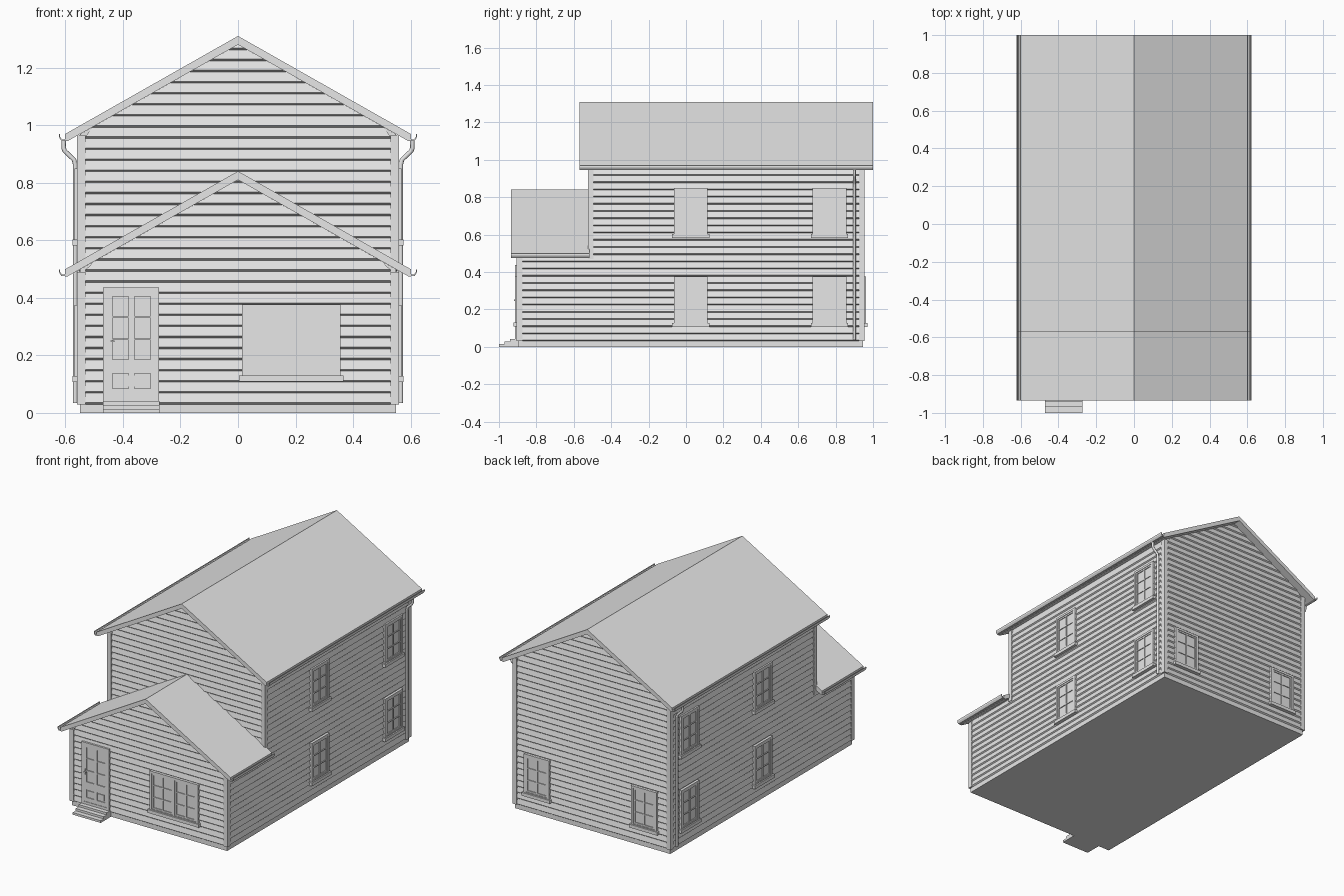
import bpy, bmesh
from mathutils import Vector

if "Cube" in bpy.data.objects:
    bpy.data.objects.remove(bpy.data.objects["Cube"])

grey = bpy.data.materials.new("light_grey")
grey.use_nodes = True
grey.diffuse_color = (0.8, 0.8, 0.8, 1)
grey.node_tree.nodes["Principled BSDF"].inputs["Base Color"].default_value = (0.8, 0.8, 0.8, 1)

SLOPE, THICK = 0.567, 0.03
WALL = 0.55
FRONT, MID, BACK = -0.895, -0.515, 0.945
MAIN_RIDGE, LOW_RIDGE = 1.31, 0.84
BASE, COURSE = 0.03, 0.0385


def make(name, solids):
    """One object from solids, each given as two matching end rings."""
    bm = bmesh.new()
    for ring_a, ring_b in solids:
        a = [bm.verts.new(p) for p in ring_a]
        b = [bm.verts.new(p) for p in ring_b]
        bm.faces.new(a)
        bm.faces.new(b)
        for i in range(len(a)):
            j = (i + 1) % len(a)
            bm.faces.new((a[i], a[j], b[j], b[i]))
    bmesh.ops.recalc_face_normals(bm, faces=bm.faces)
    mesh = bpy.data.meshes.new(name)
    bm.to_mesh(mesh)
    bm.free()
    mesh.materials.append(grey)
    ob = bpy.data.objects.new(name, mesh)
    bpy.context.collection.objects.link(ob)
    return ob


def along_y(profile, y0, y1):
    return [[(x, y, z) for x, z in profile] for y in (y0, y1)]


# Wall frames map (u along the wall, n outward, z up) to the model
def wall(axis, offset):
    sign = 1 if offset > 0 else -1
    if axis == "x":
        return lambda u, n, z: Vector((offset + sign * n, u, z))
    return lambda u, n, z: Vector((u, offset + sign * n, z))


def slab(at, u0, u1, z0, z1, n0, n1):
    return [[at(u, n, z) for n, z in ((n0, z0), (n1, z0), (n1, z1), (n0, z1))]
            for u in (u0, u1)]


def lattice(at, u_bars, z_bars, depth):
    """Upright and level bars filling the rectangle they span."""
    u0, u1 = u_bars[0][0], u_bars[-1][1]
    z0, z1 = z_bars[0][0], z_bars[-1][1]
    solids = [slab(at, a, b, z0, z1, 0, depth) for a, b in u_bars]
    for a, b in z_bars:
        for left, right in zip(u_bars, u_bars[1:]):
            solids.append(slab(at, left[1], right[0], a, b, 0, depth))
    return solids


def siding(name, at, z0, z1, span):
    """Overlapping boards; span(z) gives both ends of the wall at a height."""
    boards, k = [], 0
    while BASE + k * COURSE < z1 - 0.005:
        lo, hi = BASE + k * COURSE, min(BASE + (k + 1) * COURSE, z1)
        k += 1
        if lo < z0 - 0.001:
            continue
        profile = ((0, lo), (0.009, lo + 0.006), (0.002, hi), (0, hi))
        boards.append([[at(span(z)[e], n, z) for n, z in profile] for e in (0, 1)])
    make(name, boards)


def gable_span(ridge):
    def span(z):
        w = max(0.002, min(0.53, (ridge - THICK - z) / SLOPE))
        return (-w, w)
    return span


front = wall("y", FRONT)
upper_front = wall("y", MID)
back = wall("y", BACK)
sides = {"left": wall("x", WALL), "right": wall("x", -WALL)}


# Wall cores
def core(name, ridge, y0, y1):
    eave = ridge - THICK - SLOPE * WALL
    make(name, [along_y([(-WALL, 0), (WALL, 0), (WALL, eave), (0, ridge - THICK),
                         (-WALL, eave)], y0, y1)])


core("main_walls", MAIN_RIDGE, MID, BACK)
core("front_room_walls", LOW_RIDGE, FRONT, MID)

# Siding
siding("front_siding", front, BASE, LOW_RIDGE - THICK, gable_span(LOW_RIDGE))
siding("upper_front_siding", upper_front, 0.45, MAIN_RIDGE - THICK, gable_span(MAIN_RIDGE))
siding("back_siding", back, BASE, MAIN_RIDGE - THICK, gable_span(MAIN_RIDGE))
for side, at in sides.items():
    siding(side + "_siding", at, BASE, 0.955,
           lambda z: (-0.875 if z < 0.493 else -0.495, 0.925))

# Corner boards
for side, s in (("left", 1), ("right", -1)):
    for name, y, z0, z1 in (("front", -0.905, BASE, 0.49),
                            ("middle", -0.525, 0.47, 0.965),
                            ("back", 0.925, BASE, 0.965)):
        post = [(s * x, z) for x, z in ((0.53, z0), (0.56, z0), (0.56, z1), (0.53, z1))]
        make(f"{side}_{name}_corner_board", [along_y(post, y, y + 0.03)])


# Roofs with open gutters
def roof(name, ridge, y0, y1):
    edge = 0.602
    low = ridge - SLOPE * edge
    make(name + "_roof", [along_y(
        [(-edge, low), (0, ridge), (edge, low), (edge, low - THICK + 0.006),
         (edge - 0.01, low - THICK + 0.006), (0, ridge - THICK),
         (-edge + 0.01, low - THICK + 0.006), (-edge, low - THICK + 0.006)], y0, y1)])
    trough = ((0, 0), (0, -0.019), (0.006, -0.023), (0.017, -0.023), (0.025, -0.011),
              (0.025, 0), (0.021, 0), (0.021, -0.009), (0.015, -0.018),
              (0.007, -0.018), (0.004, -0.015), (0.004, 0))
    for side, s in (("left", 1), ("right", -1)):
        make(f"{name}_{side}_gutter", [along_y(
            [(s * (edge - 0.005 + x), low + z) for x, z in trough], y0, y1)])


roof("main", MAIN_RIDGE, -0.57, 1.0)
roof("front_room", LOW_RIDGE, -0.935, MID)

# Downspouts
for side, s in (("left", 1), ("right", -1)):
    curve = bpy.data.curves.new(side + "_downspout", "CURVE")
    curve.dimensions = "3D"
    curve.bevel_depth = 0.008
    curve.bevel_resolution = 2
    curve.use_fill_caps = True
    path = [(0.566, 0.035), (0.566, 0.865), (0.57, 0.88), (0.602, 0.91),
            (0.606, 0.92), (0.606, 0.95)]
    line = curve.splines.new("POLY")
    line.points.add(len(path) - 1)
    for point, (x, z) in zip(line.points, path):
        point.co = (s * x, 0.9, z, 1)
    curve.materials.append(grey)
    bpy.context.collection.objects.link(bpy.data.objects.new(curve.name, curve))


# Windows: trim, sill, sashes with six panes each
def window(name, at, centre, z0, sashes=1):
    z1, pitch, half = z0 + 0.255, 0.163, 0.081
    middles = [centre + (i - (sashes - 1) / 2) * pitch for i in range(sashes)]
    u0, u1 = middles[0] - half, middles[-1] + half
    trim = [(u0 - 0.009, u0 + 0.006)]
    trim += [(m + half - 0.005, m + half + 0.006) for m in middles[:-1]]
    trim += [(u1 - 0.006, u1 + 0.009)]
    make(name + "_trim", lattice(at, trim, [(z0, z0 + 0.014), (z1 - 0.014, z1)], 0.018))
    make(name + "_sill", [slab(at, u0 - 0.019, u1 + 0.019, z0 - 0.013, z0 + 0.008, 0, 0.026)])
    make(name + "_glass", [slab(at, u0, u1, z0 + 0.005, z1 - 0.005, 0, 0.0095)])
    bars = []
    for m in middles:
        third = (z1 - z0 - 0.028) / 3
        lines = [z0 + 0.014 + third * i for i in range(4)]
        bars += lattice(at, [(m - 0.075, m - 0.064), (m - 0.004, m + 0.004),
                             (m + 0.064, m + 0.075)],
                        [(lines[0], lines[0] + 0.01)]
                        + [(z - 0.003, z + 0.003) for z in lines[1:3]]
                        + [(lines[3] - 0.01, lines[3])], 0.0145)
    make(name + "_sash", bars)


window("front_window", front, 0.185, 0.122, sashes=2)
for side, at in sides.items():
    for column, y in (("front", 0.025), ("back", 0.767)):
        window(f"{side}_lower_{column}_window", at, y, 0.12)
        window(f"{side}_upper_{column}_window", at, y, 0.595)
window("back_left_window", back, 0.385, 0.12)
window("back_right_window", back, -0.375, 0.12)

# Front door
make("door_frame", lattice(front, [(-0.47, -0.455), (-0.29, -0.275)],
                           [(0.04, 0.058), (0.42, 0.436)], 0.018))
make("door_glass", [slab(front, -0.46, -0.285, 0.045, 0.43, 0, 0.0095)])
make("door_leaf", lattice(front, [(-0.455, -0.437), (-0.381, -0.36), (-0.304, -0.29)],
                          [(0.058, 0.085), (0.137, 0.185), (0.253, 0.259),
                           (0.33, 0.336), (0.405, 0.42)], 0.015))
make("door_lower_panel", [slab(front, -0.428, -0.313, 0.092, 0.13, 0, 0.014)])
make("door_handle", [slab(front, -0.45, -0.443, 0.23, 0.268, 0.01, 0.019),
                     slab(front, -0.449, -0.43, 0.246, 0.252, 0.018, 0.024)])

# Front steps
make("front_steps", [slab(front, -0.47, -0.272, z, z + 0.014, 0, depth)
                     for z, depth in ((0, 0.105), (0.014, 0.075), (0.028, 0.045))])
